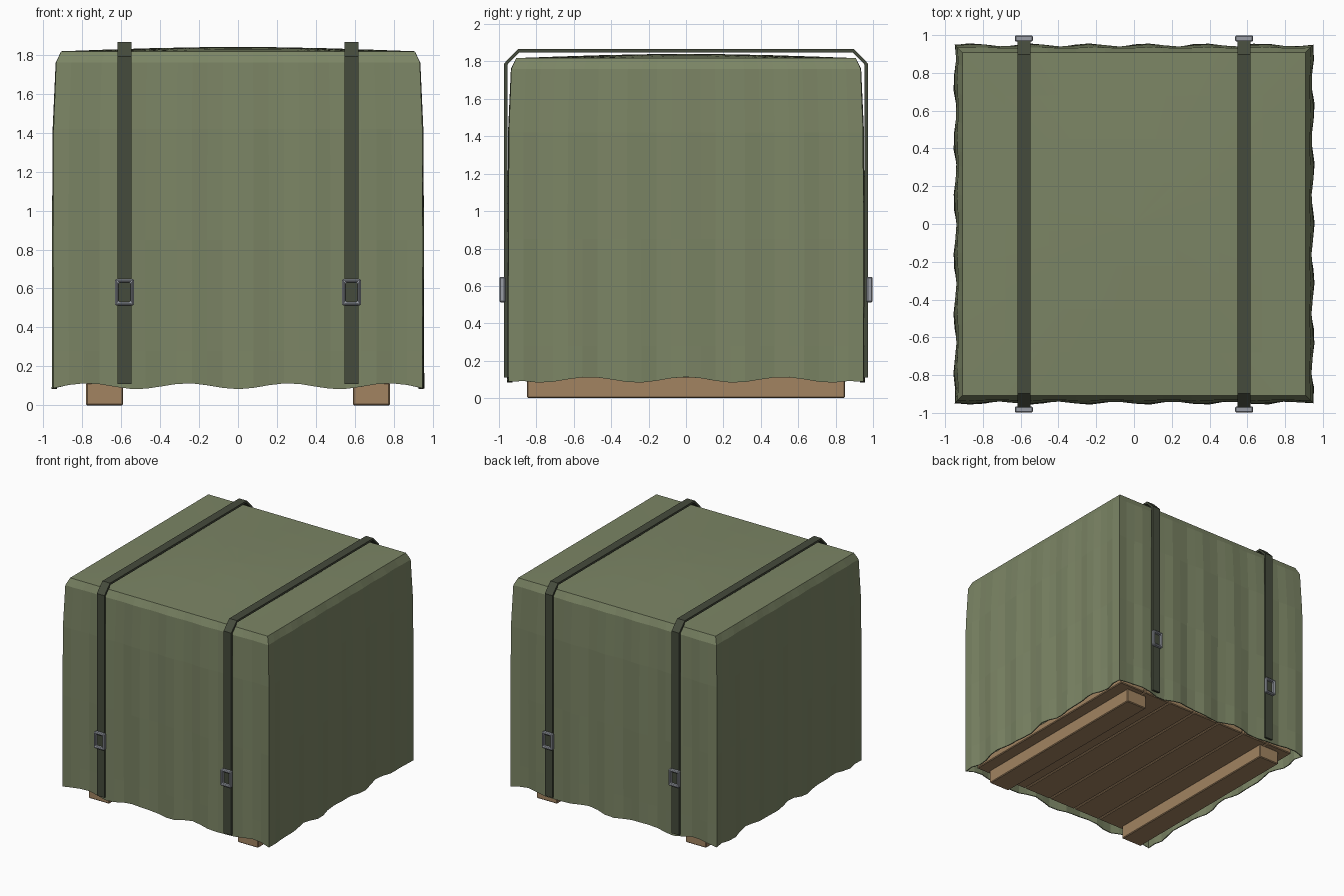
import bpy, bmesh, math

if "Cube" in bpy.data.objects:
    bpy.data.objects.remove(bpy.data.objects["Cube"])


def material(name, rgb):
    m = bpy.data.materials.new(name)
    m.diffuse_color = (*rgb, 1)
    m.use_nodes = True
    m.node_tree.nodes["Principled BSDF"].inputs["Base Color"].default_value = m.diffuse_color
    return m


CANVAS = material("canvas", (0.20, 0.235, 0.13))
WOOD = material("wood", (0.36, 0.23, 0.12))
WEBBING = material("webbing", (0.06, 0.07, 0.045))
METAL = material("metal", (0.32, 0.34, 0.38))


def make_object(name, bm, mat, bevel=0):
    bmesh.ops.recalc_face_normals(bm, faces=bm.faces)
    mesh = bpy.data.meshes.new(name)
    bm.to_mesh(mesh)
    bm.free()
    mesh.materials.append(mat)
    ob = bpy.data.objects.new(name, mesh)
    bpy.context.collection.objects.link(ob)
    if bevel:
        mod = ob.modifiers.new("bevel", 'BEVEL')
        mod.width, mod.segments = bevel, 1
    return ob


def box(name, lo, hi, mat, bevel=0.006):
    bm = bmesh.new()
    bmesh.ops.create_cube(bm, size=1)
    for v in bm.verts:
        v.co = [(a + b) / 2 + c * (b - a) for a, b, c in zip(lo, hi, v.co)]
    return make_object(name, bm, mat, bevel)


# Pallet: two skids with deck boards laid along them
for s in (-1, 1):
    box("pallet_skid", (s * 0.685 - 0.095, -0.85, 0), (s * 0.685 + 0.095, 0.85, 0.115), WOOD)
for i in range(7):
    x = (i - 3) * 0.253
    box("pallet_board", (x - 0.122, -0.89, 0.115), (x + 0.122, 0.89, 0.17), WOOD)

# Tarp: crowned top grid, chamfered rim, pleated walls and a wavy hem
N = 24
# each level: half width, height, pleat size, hem wave
LEVELS = [(0.908, 1.818, 0.0, 0), (0.934, 1.76, 0.003, 0), (0.947, 1.42, 0.006, 0),
          (0.949, 0.85, 0.008, 0), (0.948, 0.28, 0.010, 0), (0.948, 0.10, 0.011, 1)]


def side_point(side, i, level):
    half, z, pleat, hem = level
    t = -1 + 2 * i / N
    out = half
    if 0 < i < N:
        out += pleat * math.sin(t * 10 * math.pi * 0.62 + side * 1.3 + z * 0.5) - pleat * 0.2
    z += hem * (0.015 * math.cos(t * 11.5 + math.pi * (side % 2 == 0)) - 0.002)
    if i in (0, N):
        z = level[1] - hem * 0.012
    along = t * half
    x, y = along, -out
    for _ in range(side):
        x, y = -y, x
    return x, y, z


bm = bmesh.new()
rings = [[bm.verts.new(side_point(s, i, lv)) for s in range(4) for i in range(N)]
         for lv in LEVELS]
for a, b in zip(rings, rings[1:]):
    for i in range(4 * N):
        j = (i + 1) % (4 * N)
        bm.faces.new((a[i], b[i], b[j], a[j]))
inner = rings[0]
for half in (0.68, 0.45, 0.22):
    ring = []
    for v in rings[0]:
        x, y = v.co.x * half / 0.908, v.co.y * half / 0.908
        z = 1.818 + 0.022 * math.cos(x * 1.73) * math.cos(y * 1.73)
        ring.append(bm.verts.new((x, y, z)))
    for i in range(4 * N):
        j = (i + 1) % (4 * N)
        bm.faces.new((inner[i], inner[j], ring[j], ring[i]))
    inner = ring
centre = bm.verts.new((0, 0, 1.841))
for i in range(4 * N):
    bm.faces.new((inner[i], inner[(i + 1) % (4 * N)], centre))
tarp = make_object("tarp", bm, CANVAS)
solid = tarp.modifiers.new("thickness", 'SOLIDIFY')
solid.thickness, solid.offset = 0.008, -1

# Straps: flat bands over the load, extruded from an outline in the yz plane
OUTER = [(0.972, 0.11), (0.972, 1.79), (0.898, 1.866)]
INNER = [(0.955, 0.11), (0.955, 1.783), (0.891, 1.849)]
outline = OUTER + [(-y, z) for y, z in reversed(OUTER)]
inside = INNER + [(-y, z) for y, z in reversed(INNER)]


def strap(x):
    bm = bmesh.new()
    sections = []
    for (oy, oz), (iy, iz) in zip(outline, inside):
        sections.append([bm.verts.new(p) for p in (
            (x - 0.035, oy, oz), (x + 0.035, oy, oz), (x + 0.035, iy, iz), (x - 0.035, iy, iz))])
    for a, b in zip(sections, sections[1:]):
        for i in range(4):
            j = (i + 1) % 4
            bm.faces.new((a[i], a[j], b[j], b[i]))
    bm.faces.new(sections[0])
    bm.faces.new(sections[-1])
    make_object("strap", bm, WEBBING)


# Buckles: bevelled rectangular frames around the strap
def buckle(x, side):
    bm = bmesh.new()
    loops = []
    for w, h, y in ((0.048, 0.068, 0.966), (0.048, 0.068, 0.998),
                    (0.031, 0.050, 0.998), (0.031, 0.050, 0.966)):
        loops.append([bm.verts.new((x + a * w, side * y, 0.58 + b * h))
                      for a, b in ((-1, -1), (1, -1), (1, 1), (-1, 1))])
    for k in range(4):
        a, b = loops[k], loops[(k + 1) % 4]
        for i in range(4):
            j = (i + 1) % 4
            bm.faces.new((a[i], a[j], b[j], b[i]))
    make_object("buckle", bm, METAL, 0.006)


for x in (-0.583, 0.583):
    strap(x)
    for side in (-1, 1):
        buckle(x, side)
